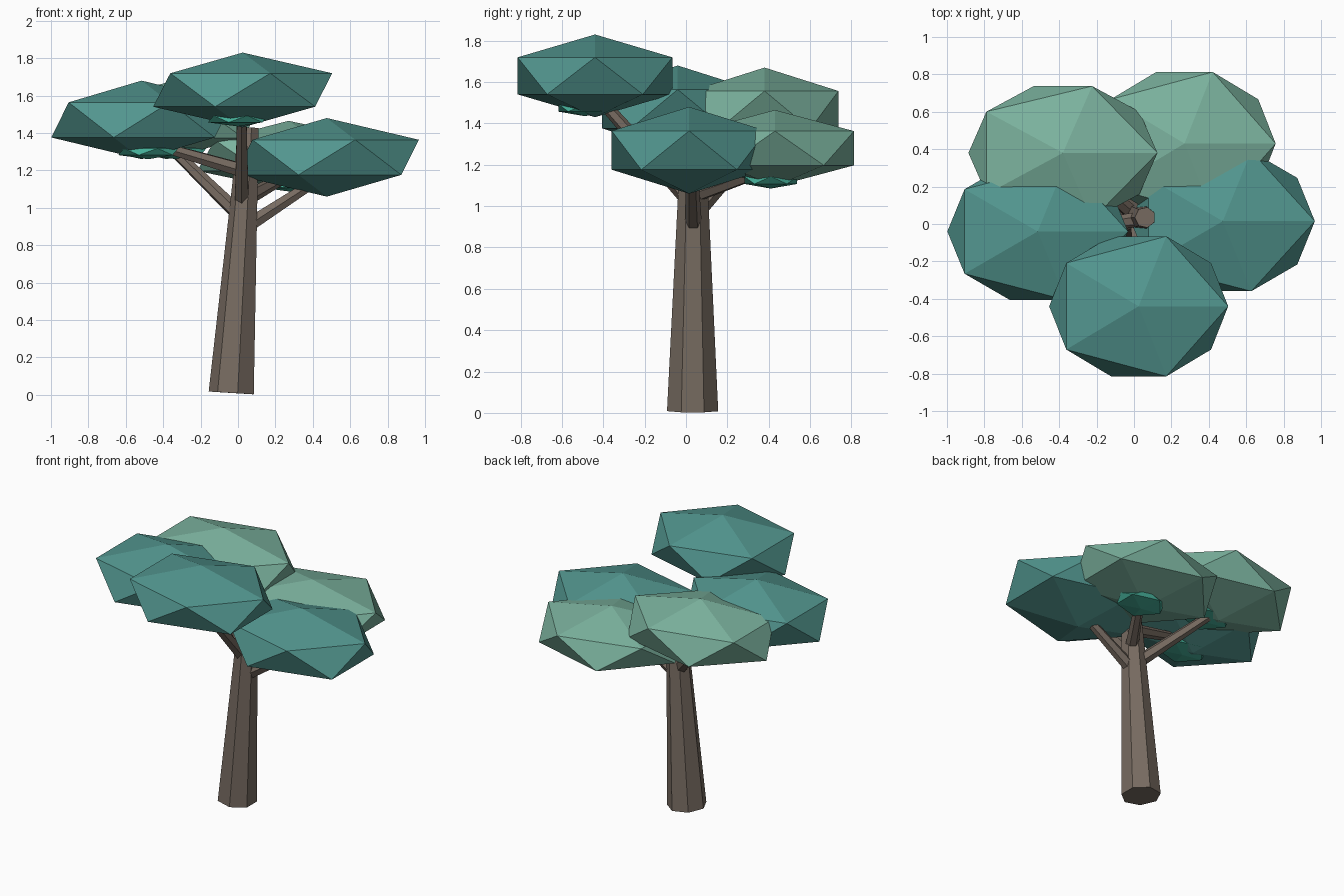
import bpy
import math
from mathutils import Vector

if "Cube" in bpy.data.objects:
    bpy.data.objects.remove(bpy.data.objects["Cube"])


def material(name, color):
    m = bpy.data.materials.new(name)
    m.diffuse_color = (*color, 1)
    m.use_nodes = True
    m.node_tree.nodes["Principled BSDF"].inputs["Base Color"].default_value = m.diffuse_color
    return m


teal = material("teal_leaf", (0.085, 0.305, 0.275))
light = material("pale_green_leaf", (0.20, 0.45, 0.345))
bright = material("bright_green_leaf", (0.06, 0.42, 0.31))
bark = material("bark", (0.185, 0.148, 0.12))


def tube(name, start, end, r1, r2, sides, turn=0.0):
    """Tapered prism between two points."""
    a, b = Vector(start), Vector(end)
    d = b - a
    bpy.ops.mesh.primitive_cone_add(vertices=sides, radius1=r1, radius2=r2, depth=d.length)
    ob = bpy.context.object
    ob.name = name
    # spin the ring first, then lean it along the axis
    spin = Vector((0, 0, 1)).rotation_difference(d).to_matrix().to_4x4()
    for v in ob.data.vertices:
        x, y, z = v.co
        c, s = math.cos(turn), math.sin(turn)
        v.co = spin @ Vector((x * c - y * s, x * s + y * c, z))
    ob.location = (a + b) / 2
    ob.data.materials.append(bark)
    return ob


def leaf_clump(name, center, size, mat):
    """Flattened icosahedron."""
    bpy.ops.mesh.primitive_ico_sphere_add(subdivisions=1, radius=1, location=center)
    ob = bpy.context.object
    ob.name = name
    ob.scale = size
    ob.data.materials.append(mat)
    return ob


# Trunk: seven sides, one corner facing -x
tube("trunk", (-0.03, 0.032, 0.01), (0.06, 0.035, 1.43), 0.127, 0.056, 7, math.pi / 2)

# Branches, each reaching into one clump
for name, start, end in [
    ("right_branch", (0.06, 0.035, 0.91), (0.46, 0.03, 1.17)),
    ("back_left_branch", (0.0, 0.05, 0.97), (-0.38, 0.38, 1.34)),
    ("left_branch", (0.06, 0.03, 1.19), (-0.42, -0.04, 1.33)),
    ("front_branch", (0.02, 0.0, 1.05), (0.02, -0.42, 1.52)),
    ("back_right_branch", (0.06, 0.05, 1.06), (0.28, 0.40, 1.18)),
]:
    tube(name, start, end, 0.042, 0.028, 6)

# Large leaf clumps
for name, center, size, mat in [
    ("front_leaves", (0.025, -0.44, 1.63), (0.535, 0.44, 0.20), teal),
    ("right_leaves", (0.475, 0.015, 1.27), (0.55, 0.44, 0.21), teal),
    ("left_leaves", (-0.515, -0.04, 1.47), (0.54, 0.43, 0.21), teal),
    ("back_left_leaves", (-0.38, 0.38, 1.465), (0.565, 0.42, 0.205), light),
    ("back_right_leaves", (0.27, 0.43, 1.28), (0.545, 0.45, 0.185), light),
]:
    leaf_clump(name, center, size, mat)

# Small leaf tufts under the clumps
for name, center in [
    ("front_tuft", (0.0, -0.49, 1.475)),
    ("left_tuft", (-0.48, -0.1, 1.30)),
    ("back_left_tuft", (-0.33, 0.31, 1.30)),
    ("back_right_tuft", (0.29, 0.41, 1.125)),
]:
    leaf_clump(name, center, (0.18, 0.15, 0.04), bright)
